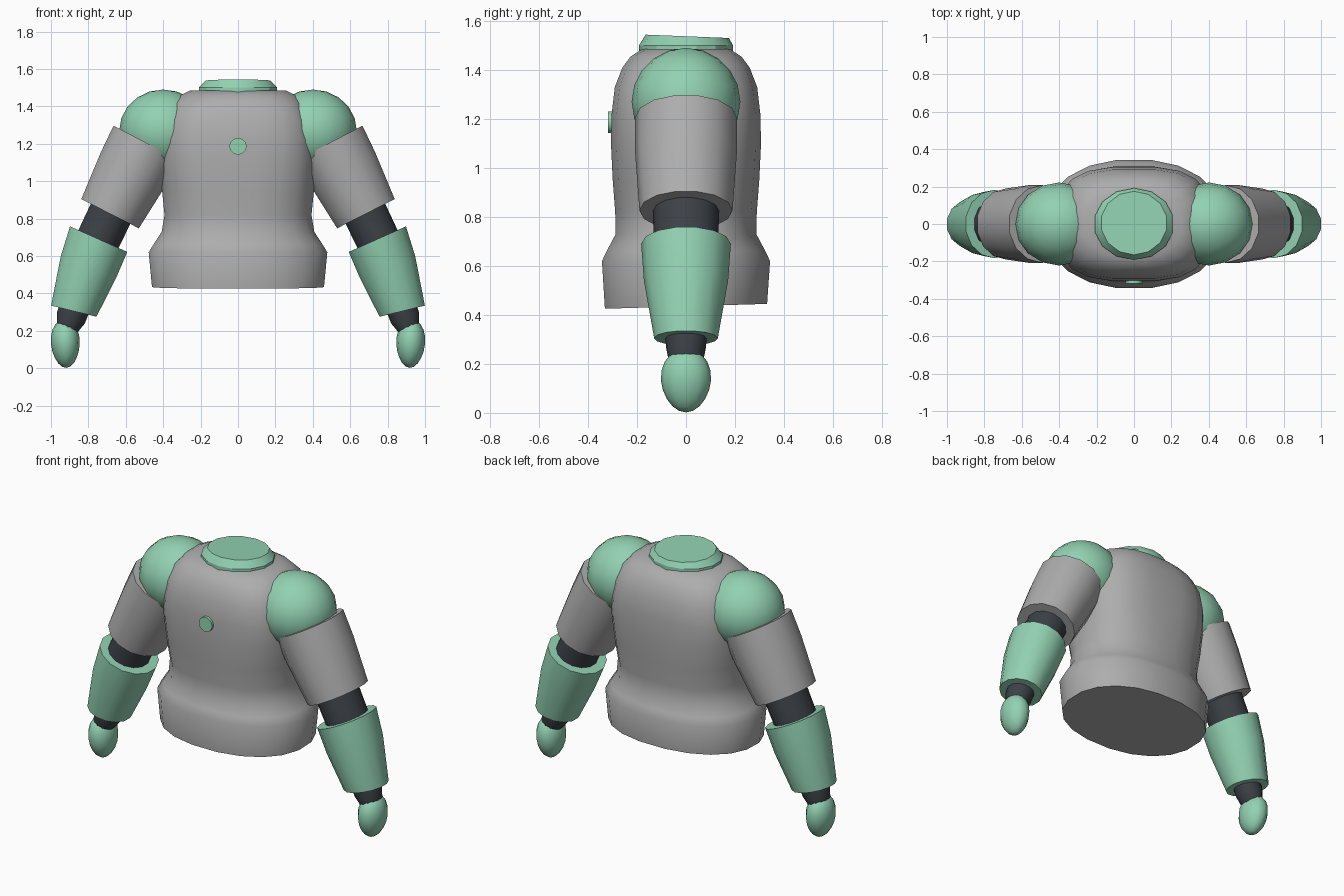
import bpy, bmesh, math
from mathutils import Vector, Matrix

if "Cube" in bpy.data.objects:
    bpy.data.objects.remove(bpy.data.objects["Cube"], do_unlink=True)


def material(name, rgb):
    m = bpy.data.materials.new(name)
    m.use_nodes = True
    m.diffuse_color = (*rgb, 1)
    m.node_tree.nodes["Principled BSDF"].inputs["Base Color"].default_value = (*rgb, 1)
    return m


GREEN = material("mint green", (0.29, 0.64, 0.45))
GREY = material("light grey", (0.42, 0.42, 0.42))
DARK = material("charcoal", (0.045, 0.053, 0.062))


def finish(name, bm, mat, angle=40):
    bmesh.ops.recalc_face_normals(bm, faces=bm.faces)
    mesh = bpy.data.meshes.new(name)
    bm.to_mesh(mesh)
    bm.free()
    obj = bpy.data.objects.new(name, mesh)
    bpy.context.collection.objects.link(obj)
    mesh.materials.append(mat)
    bpy.ops.object.select_all(action="DESELECT")
    obj.select_set(True)
    bpy.context.view_layer.objects.active = obj
    bpy.ops.object.shade_smooth_by_angle(angle=math.radians(angle))
    return obj


def spow(v, e):
    return math.copysign(abs(v) ** e, v)


def loft(name, rings, mat, sides=12, angle=40):
    """Skin rings of (centre, x radius, y radius, roll about y, pitch about x, squareness)."""
    bm = bmesh.new()
    loops = []
    for centre, rx, ry, roll, pitch, n in rings:
        rot = Matrix.Rotation(roll, 3, "Y") @ Matrix.Rotation(pitch, 3, "X")
        loop = []
        for i in range(sides):
            a = math.tau * (i + 0.5) / sides
            p = Vector((rx * spow(math.cos(a), 2 / n), ry * spow(math.sin(a), 2 / n), 0))
            loop.append(bm.verts.new(Vector(centre) + rot @ p))
        loops.append(loop)
    for a, b in zip(loops, loops[1:]):
        for i in range(sides):
            j = (i + 1) % sides
            bm.faces.new((a[i], a[j], b[j], b[i]))
    bm.faces.new(loops[0])
    bm.faces.new(loops[-1])
    return finish(name, bm, mat, angle)


def ellipsoid(name, centre, radii, mat, segments=16, tilt=0, taper=0):
    bm = bmesh.new()
    bmesh.ops.create_uvsphere(bm, u_segments=segments, v_segments=10, radius=1)
    for v in bm.verts:
        k = 1 + taper * v.co.z
        v.co = Vector((v.co.x * radii[0] * k, v.co.y * radii[1] * k, v.co.z * radii[2]))
    bm.transform(Matrix.Translation(centre) @ Matrix.Rotation(tilt, 4, "Y"))
    return finish(name, bm, mat, 60)


# Torso: height, half width, half depth, squareness
profile = [
    (0.435, 0.465, 0.335, 2.2), (0.62, 0.483, 0.347, 2.2), (0.665, 0.455, 0.325, 2.2),
    (0.73, 0.412, 0.29, 2.3), (0.82, 0.397, 0.292, 2.4), (0.95, 0.41, 0.302, 2.6),
    (1.1, 0.42, 0.309, 2.8), (1.22, 0.414, 0.306, 3), (1.33, 0.392, 0.293, 3),
    (1.41, 0.36, 0.262, 2.8), (1.455, 0.32, 0.228, 2.5), (1.485, 0.26, 0.18, 2.2),
]
loft("torso", [((0, 0, z), x, y, 0, 0.03 if i == 0 else 0, n)
               for i, (z, x, y, n) in enumerate(profile)], GREY, sides=20)

# Neck collar and chest button
loft("neck_collar", [((0, 0, 1.47), 0.215, 0.192, 0, 0, 2), ((0, 0, 1.5), 0.215, 0.192, 0, 0, 2),
                     ((0, 0.005, 1.537), 0.178, 0.17, 0, -0.04, 2)], GREEN, sides=14, angle=25)
loft("chest_button", [((0, -0.295, 1.187), 0.045, 0.045, 0, math.pi / 2, 2),
                      ((0, -0.319, 1.187), 0.045, 0.045, 0, math.pi / 2, 2)], GREEN, sides=16)

# Arms, mirrored left and right
for side, s in (("left", 1), ("right", -1)):

    def tube(part, mat, *rings, sides=14):
        loft(f"{side}_{part}", [((s * x, 0, z), rx, ry, -s * roll, 0, 2)
                                for x, z, rx, ry, roll in rings], mat, sides)

    ellipsoid(f"{side}_shoulder", (s * 0.4, 0, 1.27), (0.235, 0.222, 0.22), GREEN)
    tube("upper_arm", GREY, (0.49, 1.205, 0.203, 0.208, 0.48), (0.56, 1.065, 0.2, 0.208, 0.47),
         (0.684, 0.826, 0.177, 0.19, 0.47))
    tube("elbow", DARK, (0.66, 0.87, 0.122, 0.135, 0.47), (0.77, 0.64, 0.12, 0.132, 0.4))
    tube("forearm", GREEN, (0.745, 0.69, 0.172, 0.183, 0.42), (0.8, 0.54, 0.163, 0.172, 0.38),
         (0.878, 0.305, 0.128, 0.13, 0.24))
    tube("wrist", DARK, (0.868, 0.34, 0.085, 0.085, 0.35), (0.893, 0.27, 0.082, 0.082, 0.4),
         (0.915, 0.21, 0.06, 0.07, 0.4))
    ellipsoid(f"{side}_hand", (s * 0.923, 0, 0.132), (0.077, 0.102, 0.13), GREEN, 12,
              tilt=s * 0.04, taper=0.1)
